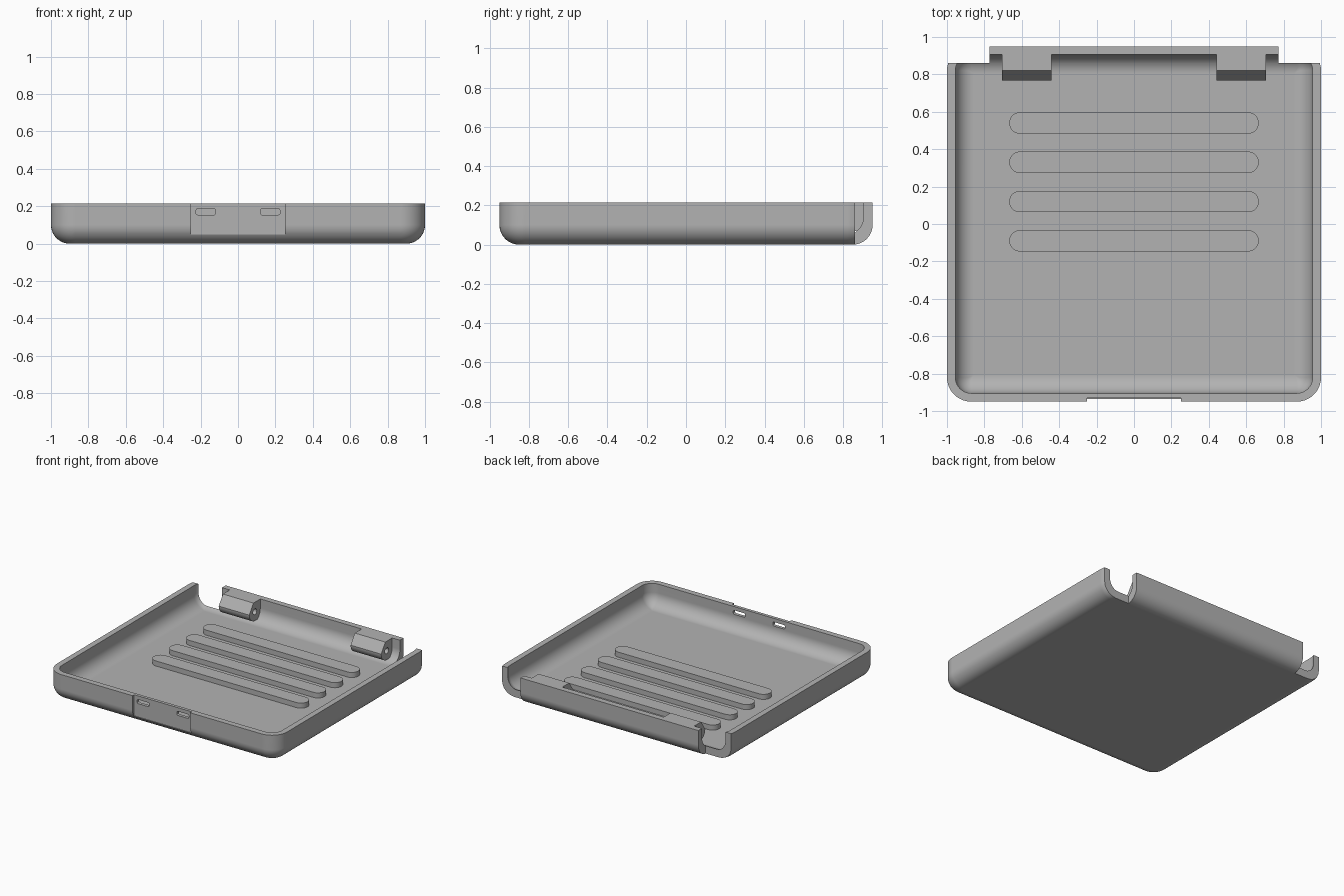
import bpy, bmesh, math

default = bpy.data.objects.get("Cube")
if default:
    bpy.data.objects.remove(default, do_unlink=True)

HX, HY, TOP = 1.0, 0.95, 0.215      # half width, half depth, height
WALL, CORNER, FILLET = 0.045, 0.13, 0.1

grey = bpy.data.materials.new("plain_grey")
grey.use_nodes = True
grey.diffuse_color = (0.45, 0.45, 0.45, 1)
grey.node_tree.nodes["Principled BSDF"].inputs["Base Color"].default_value = (0.45, 0.45, 0.45, 1)


def finish(name, bm):
    bmesh.ops.recalc_face_normals(bm, faces=bm.faces)
    mesh = bpy.data.meshes.new(name)
    bm.to_mesh(mesh)
    bm.free()
    mesh.materials.append(grey)
    obj = bpy.data.objects.new(name, mesh)
    bpy.context.collection.objects.link(obj)
    return obj


def rounded_ring(hx, hy, r, steps=10):
    """Outline of a rounded rectangle centred on the origin."""
    pts = []
    for corner, (sx, sy) in enumerate([(1, 1), (-1, 1), (-1, -1), (1, -1)]):
        for i in range(steps + 1):
            a = math.pi / 2 * (corner + i / steps)
            pts.append((sx * (hx - r) + r * math.cos(a), sy * (hy - r) + r * math.sin(a)))
    return pts


def loft(name, rings):
    """Skin a stack of equal-length 3D rings and close both ends."""
    bm = bmesh.new()
    loops = [[bm.verts.new(p) for p in ring] for ring in rings]
    for a, b in zip(loops, loops[1:]):
        for i in range(len(a)):
            j = (i + 1) % len(a)
            bm.faces.new((a[i], a[j], b[j], b[i]))
    bm.faces.new(loops[0][::-1])
    bm.faces.new(loops[-1])
    return finish(name, bm)


def box(name, lo, hi):
    corners = [(lo[0], lo[1]), (hi[0], lo[1]), (hi[0], hi[1]), (lo[0], hi[1])]
    return loft(name, [[(x, y, z) for x, y in corners] for z in (lo[2], hi[2])])


def cut(target, cutter):
    cutter.hide_render = True
    mod = target.modifiers.new("cut", "BOOLEAN")
    mod.operation, mod.solver, mod.object = "DIFFERENCE", "EXACT", cutter
    bpy.context.view_layer.objects.active = target
    bpy.ops.object.modifier_apply(modifier=mod.name)
    bpy.data.objects.remove(cutter, do_unlink=True)


def smooth(obj):
    bpy.ops.object.select_all(action="DESELECT")
    obj.select_set(True)
    bpy.context.view_layer.objects.active = obj
    bpy.ops.object.shade_smooth_by_angle(angle=math.radians(30))
    mod = obj.modifiers.new("clean_shading", "WEIGHTED_NORMAL")
    mod.keep_sharp = True


# Tray: outer skin up to the rim, then inner skin back down to the floor
def skin(inset, floor, steps=10):
    rings = []
    for i in range(steps + 1):
        a = math.pi / 2 * i / steps
        d = inset + FILLET * (1 - math.sin(a))
        z = floor + FILLET * (1 - math.cos(a))
        ring = rounded_ring(HX - d, HY - d, max(CORNER - d, 0.006))
        rings.append([(x, y, z) for x, y in ring])
    rings.append([(x, y, TOP) for x, y in ring])
    return rings


tray = loft("tray", skin(0, 0) + skin(WALL, WALL)[::-1])

# Open rear corners beside the hinge wall
for s in (-1, 1):
    xs = sorted((s * 0.772, s * 1.2))
    cut(tray, box("corner_cutter", (xs[0], 0.86, -0.1), (xs[1], 1.2, 0.4)))

# Front latch recess and its two slots
cut(tray, box("latch_cutter", (-0.25, -1.1, 0.05), (0.25, -HY + 0.02, 0.4)))
for s in (-1, 1):
    ring = rounded_ring(0.052, 0.016, 0.009, 4)
    cut(tray, loft("slot_cutter", [[(s * 0.172 + u, y, 0.17 + v) for u, v in ring]
                                   for y in (-1.1, -0.85)]))
smooth(tray)

# Hinge barrels with a pin hole, joined to the rear wall
AY, AZ, R = 0.838, 0.14, 0.07
profile = [(HY - WALL + 0.001, TOP), (0.82, TOP)]
for i in range(17):
    a = math.pi * (1 + 0.5 * i / 16)
    profile.append((AY + R * math.cos(a), AZ + R * math.sin(a)))
profile.append((HY - WALL + 0.001, AZ - R))
hole = rounded_ring(0.023, 0.023, 0.0229, 6)

for s, side in ((1, "left"), (-1, "right")):
    barrel = loft("hinge_barrel_" + side,
                  [[(s * x, y, z) for y, z in profile] for x in (0.44, 0.705)])
    cut(barrel, loft("pin_cutter", [[(s * x, AY + u, AZ + v) for u, v in hole]
                                    for x in (0.4, 0.75)]))
    smooth(barrel)

# Raised round-ended floor ribs
for n in range(4):
    cy = 0.54 - 0.21 * n
    ring = rounded_ring(0.667, 0.057, 0.0569)
    rib = loft(f"floor_rib_{n + 1}", [[(x, cy + y, z) for x, y in ring]
                                      for z in (WALL - 0.01, WALL + 0.04)])
    smooth(rib)
